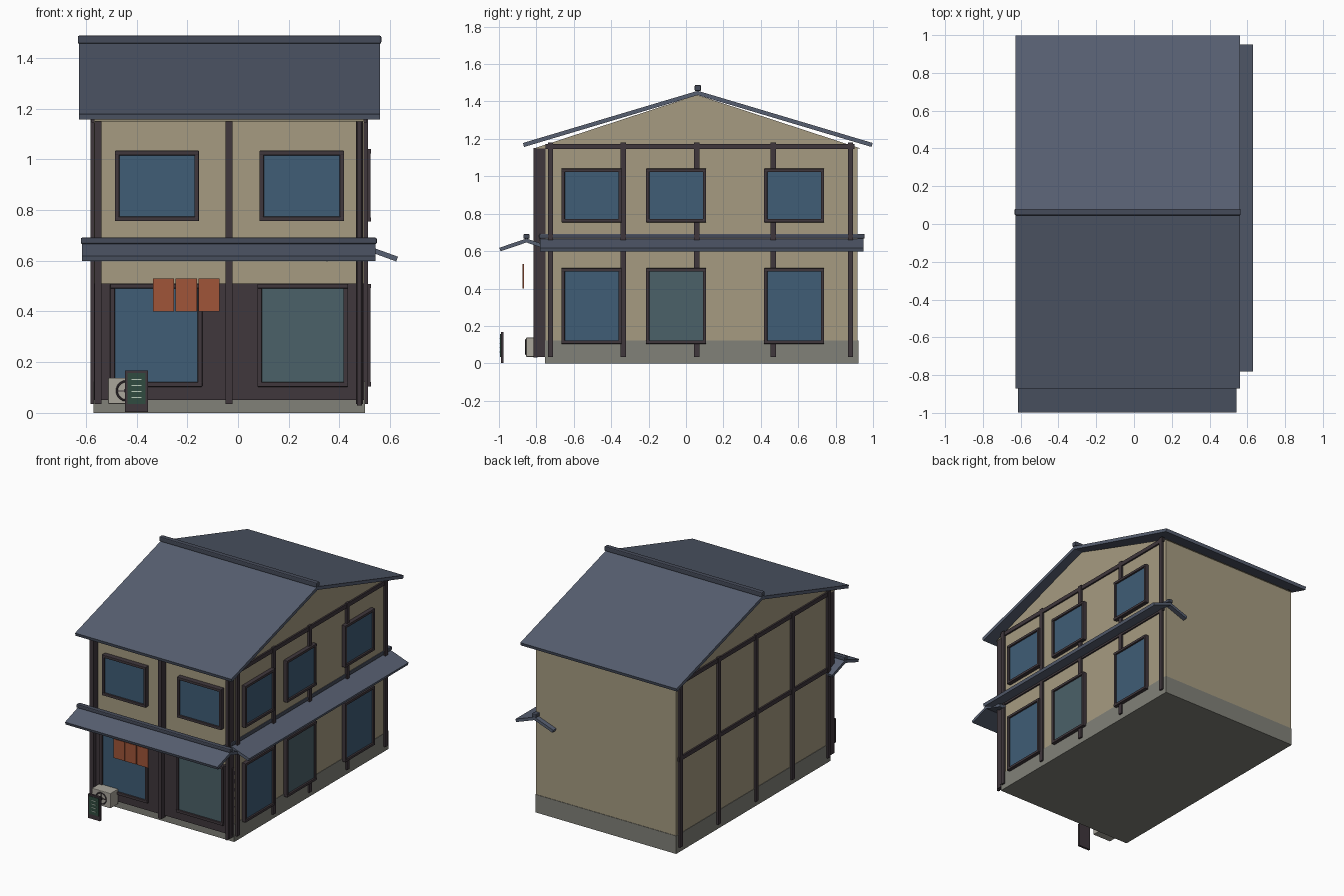
import bpy, bmesh
from math import pi, atan2, hypot

if "Cube" in bpy.data.objects:
    bpy.data.objects.remove(bpy.data.objects["Cube"])

def mat(name, r, g, b):
    m = bpy.data.materials.new(name)
    m.diffuse_color = (r, g, b, 1)
    m.use_nodes = True
    m.node_tree.nodes["Principled BSDF"].inputs["Base Color"].default_value = m.diffuse_color
    return m

PLASTER = mat("plaster", .38, .33, .22)
STONE = mat("stone", .22, .22, .19)
WOOD = mat("dark_wood", .05, .038, .045)
TILE = mat("roof_tile", .095, .115, .165)
CAP = mat("ridge_tile", .06, .07, .10)
GLASS = mat("glass", .05, .11, .18)
GLASS2 = mat("glass_pale", .07, .12, .14)
CLOTH = mat("orange_cloth", .35, .09, .04)
METAL = mat("unit_metal", .4, .38, .33)
BOARD = mat("green_board", .03, .07, .05)
CHALK = mat("chalk", .5, .6, .5)

def mesh(name, verts, faces, m):
    me = bpy.data.meshes.new(name)
    me.from_pydata(verts, [], faces)
    bm = bmesh.new()
    bm.from_mesh(me)
    bmesh.ops.recalc_face_normals(bm, faces=bm.faces)
    bm.to_mesh(me)
    bm.free()
    me.materials.append(m)
    ob = bpy.data.objects.new(name, me)
    bpy.context.collection.objects.link(ob)
    return ob

def prism(name, prof, a, b, m, axis='x'):
    """Extrude a 2D profile (horizontal, z) along x or y."""
    n = len(prof)
    v = [(t, p, z) if axis == 'x' else (p, t, z) for t in (a, b) for p, z in prof]
    f = [list(range(n)), list(range(n, 2 * n))]
    f += [(i, (i + 1) % n, n + (i + 1) % n, n + i) for i in range(n)]
    return mesh(name, v, f, m)

def box(name, x0, x1, y0, y1, z0, z1, m, bevel=0):
    ob = prism(name, [(y0, z0), (y1, z0), (y1, z1), (y0, z1)], x0, x1, m)
    if bevel:
        b = ob.modifiers.new("bevel", 'BEVEL')
        b.width, b.segments = bevel, 2
    return ob

def tube(name, loc, r, depth, m, rot=(0, 0, 0)):
    bpy.ops.mesh.primitive_cylinder_add(vertices=16, radius=r, depth=depth, location=loc, rotation=rot)
    ob = bpy.context.object
    ob.name = name
    ob.data.materials.append(m)
    bpy.ops.object.shade_smooth_by_angle()

def gable_roof(name, c, half, ztop, zeave, t, a, b, axis, cap):
    """Two sloped slabs about a ridge at c, plus a rounded ridge cap."""
    for s, side in ((-1, "a"), (1, "b")):
        L = hypot(half, ztop - zeave)
        nx, nz = -s * (ztop - zeave) / L * t, -half / L * t
        e = c + s * half
        prism(f"{name}_slope_{side}",
              [(c, ztop), (e, zeave), (e + nx, zeave + nz), (c, ztop - t * 1.04)], a, b, TILE, axis)
    w, h = cap
    lo, hi, z0 = a - .005, b + .005, ztop - .001
    if axis == 'x':
        box(name + "_ridge_cap", lo, hi, c - w, c + w, z0, z0 + h, CAP, .006)
    else:
        box(name + "_ridge_cap", c - w, c + w, lo, hi, z0, z0 + h, CAP, .006)

def window(name, face, u0, u1, z0, z1, glass=GLASS):
    """Glass and four frame bars on the front or right wall."""
    def part(n, a, b, c, d, depth, m, bv=0):
        if face == 'front':
            box(n, a, b, -.765 - depth, -.745, c, d, m, bv)
        else:
            box(n, .49, .505 + depth, a, b, c, d, m, bv)
    f = .009
    part(name + "_glass", u0, u1, z0, z1, .008, glass)
    for u, n in ((u0, "left"), (u1, "right")):
        part(f"{name}_frame_{n}", u - f, u + f, z0 - f, z1 + f, .018, WOOD, .003)
    for z, n in ((z0, "sill"), (z1, "head")):
        part(f"{name}_frame_{n}", u0 - f, u1 + f, z - f, z + f, .02, WOOD, .003)

# Main body, stone base and gable
box("walls", -.567, .497, -.75, .918, .05, 1.15, PLASTER)
box("stone_base", -.57, .5, -.755, .921, 0, .123, STONE)
prism("gable_wall", [(-.81, 1.15), (.93, 1.15), (.06, 1.435)], -.567, .497, PLASTER)

# Roofs
gable_roof("main_roof", .063, .935, 1.457, 1.178, .022, -.627, .56, 'x', (.017, .032))
gable_roof("front_canopy", -.853, .145, .667, .618, .02, -.615, .543, 'x', (.017, .025))
gable_roof("side_canopy", .487, .144, .668, .616, .02, -.78, .95, 'y', (.017, .025))

# Shopfront panel and front posts
box("shopfront_panel", -.567, .497, -.77, -.74, .05, .51, WOOD)
for i, x in enumerate((-.552, -.035, .48)):
    box(f"front_post_{i}", x - .014, x + .014, -.8, -.745, .035, 1.15, WOOD)
    tube(f"front_pole_{i}", (x, -.805, .59), .01, 1.12, WOOD) if i == 2 else None

# Timber framing on both long sides
for i, y in enumerate((-.725, -.335, .057, .467, .88)):
    box(f"right_post_{i}", .49, .512, y - .014, y + .014, .035, 1.18, WOOD)
    box(f"left_post_{i}", -.582, -.56, y - .014, y + .014, .035, 1.18, WOOD)
for z in (.64, 1.16):
    box("right_beam", .49, .508, -.75, .9, z - .014, z + .014, WOOD)
    box("left_beam", -.578, -.56, -.75, .9, z - .014, z + .014, WOOD)

# Windows
window("front_upper_left_window", 'front', -.477, -.163, .765, 1.025)
window("front_upper_right_window", 'front', .093, .41, .765, 1.025)
window("front_lower_left_window", 'front', -.495, -.15, .112, .5)
window("front_lower_right_window", 'front', .085, .425, .112, .5, GLASS2)
for i, y in enumerate((-.505, -.053, .578)):
    window(f"side_upper_window_{i}", 'right', y - .152, y + .152, .763, 1.032)
    window(f"side_lower_window_{i}", 'right', y - .152, y + .152, .113, .5, GLASS2 if i == 1 else GLASS)

# Door curtain in three strips
for i in range(3):
    x = -.336 + i * .09
    box(f"door_curtain_{i}", x, x + .084, -.873, -.867, .4, .53, CLOTH)

# Outdoor cooling unit with fan
box("cooling_unit", -.512, -.37, -.855, -.77, .035, .138, METAL, .004)
bpy.ops.mesh.primitive_torus_add(major_radius=.038, minor_radius=.004, major_segments=20, minor_segments=6,
                                 location=(-.44, -.857, .087), rotation=(pi / 2, 0, 0))
bpy.context.object.name = "fan_ring"
bpy.context.object.data.materials.append(WOOD)
bpy.ops.object.shade_smooth_by_angle()
tube("fan_hub", (-.44, -.857, .087), .01, .01, WOOD, (pi / 2, 0, 0))
box("fan_bar_flat", -.478, -.402, -.859, -.855, .085, .089, WOOD)
box("fan_bar_upright", -.442, -.438, -.859, -.855, .049, .125, WOOD)

# Standing board
box("sign_frame", -.445, -.355, -.99, -.975, .003, .168, WOOD)
box("sign_board", -.436, -.364, -.994, -.985, .035, .158, BOARD)
for i in range(4):
    box(f"sign_line_{i}", -.42, -.38, -.996, -.99, .058 + i * .024, .062 + i * .024, CHALK)
